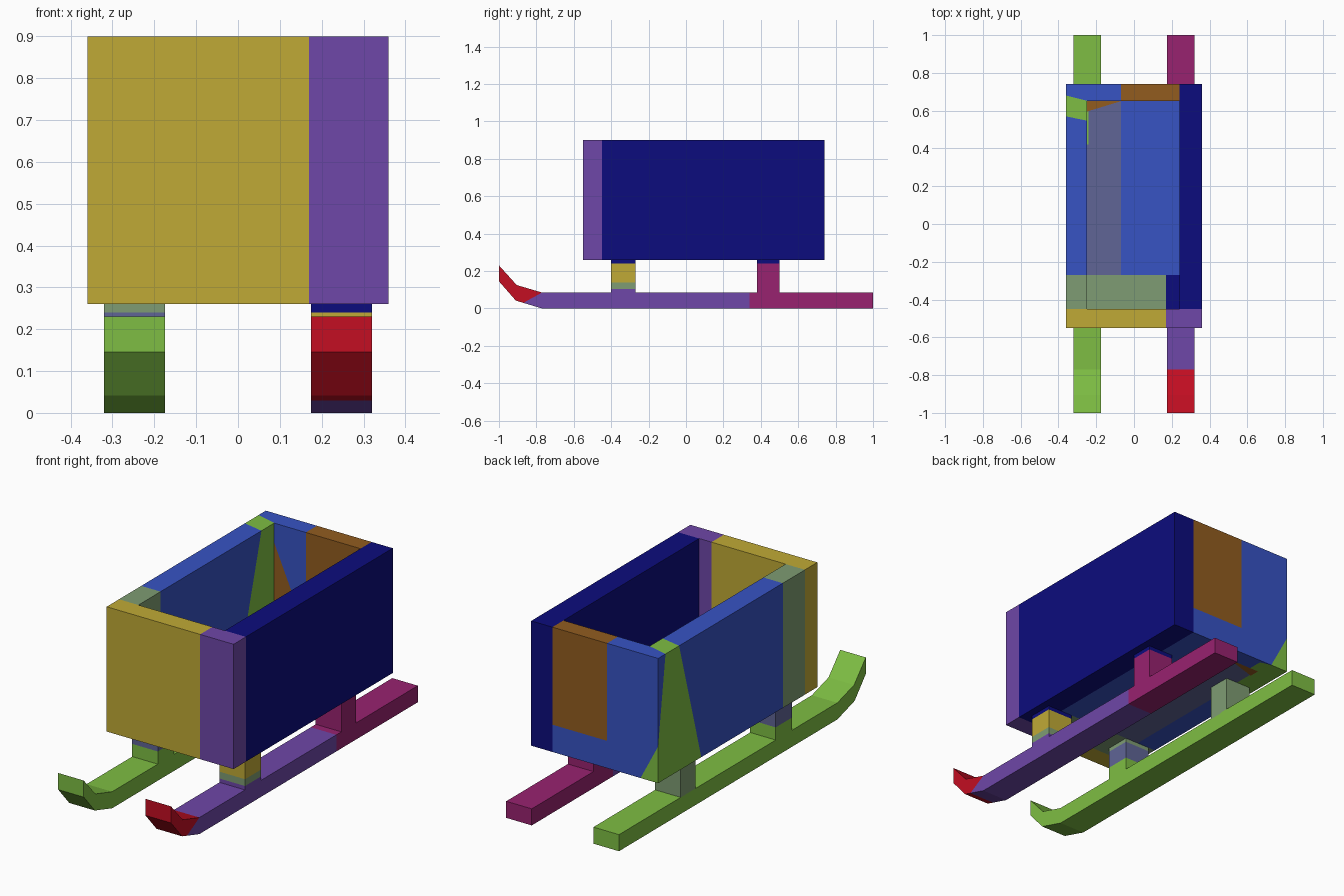
import bpy, bmesh
from mathutils import Vector

if "Cube" in bpy.data.objects:
    bpy.data.objects.remove(bpy.data.objects["Cube"])


def linear(c):
    c /= 255
    return c / 12.92 if c <= 0.04045 else ((c + 0.055) / 1.055) ** 2.4


# One material per flat colour
COLOURS = {
    "yellow": (192, 170, 54), "purple": (110, 71, 168), "navy": (12, 12, 125),
    "blue": (55, 83, 196), "sage": (126, 156, 115), "slate": (96, 101, 150),
    "brown": (146, 92, 31), "green": (126, 190, 67), "red": (195, 14, 34),
    "magenta": (152, 34, 112),
}
NAMES = list(COLOURS)
MATERIALS = []
for name, rgb in COLOURS.items():
    m = bpy.data.materials.new(name)
    m.use_nodes = True
    col = (*[linear(c) for c in rgb], 1)
    m.diffuse_color = col
    bsdf = m.node_tree.nodes["Principled BSDF"]
    bsdf.inputs["Base Color"].default_value = col
    bsdf.inputs["Roughness"].default_value = 0.8
    MATERIALS.append(m)


def finish(name, bm, cuts, rule):
    """Split the mesh along the cut planes, then colour each face by rule."""
    for co, no in cuts:
        bmesh.ops.bisect_plane(bm, geom=bm.verts[:] + bm.edges[:] + bm.faces[:],
                               plane_co=co, plane_no=no, dist=1e-5)
    bmesh.ops.recalc_face_normals(bm, faces=bm.faces[:])
    bm.normal_update()
    me = bpy.data.meshes.new(name)
    for m in MATERIALS:
        me.materials.append(m)
    for f in bm.faces:
        f.material_index = NAMES.index(rule(f.calc_center_median(), f.normal))
    bm.to_mesh(me)
    bm.free()
    ob = bpy.data.objects.new(name, me)
    bpy.context.collection.objects.link(ob)
    return ob


def extrude_x(name, profile, x0, x1, cuts, rule):
    """Extrude a (y, z) outline from x0 to x1."""
    bm = bmesh.new()
    face = bm.faces.new([bm.verts.new((x0, y, z)) for y, z in profile])
    out = bmesh.ops.extrude_face_region(bm, geom=[face])
    verts = [v for v in out["geom"] if isinstance(v, bmesh.types.BMVert)]
    bmesh.ops.translate(bm, verts=verts, vec=(x1 - x0, 0, 0))
    return finish(name, bm, cuts, rule)


def box(name, x, y, z, cuts, rule):
    outline = [(y[0], z[0]), (y[1], z[0]), (y[1], z[1]), (y[0], z[1])]
    return extrude_x(name, outline, x[0], x[1], cuts, rule)


def at_x(v):
    return ((v, 0, 0), (1, 0, 0))


def at_y(v):
    return ((0, v, 0), (0, 1, 0))


def at_z(v):
    return ((0, 0, v), (0, 0, 1))


def side(p, plane):
    return (p - Vector(plane[0])).dot(Vector(plane[1]))


# Box limits
X0, X1, IX0, IX1 = -0.36, 0.36, -0.25, 0.24
Y0, Y1, IY0, IY1 = -0.55, 0.74, -0.45, 0.65
Z0, Z1, FLOOR = 0.26, 0.90, 0.38

# Slanted planes bounding the green corner and the brown inner patch
CORNER_BACK = ((-0.36, 0.68, 0.9), (0.0192, 0.0768, 0.0102))
CORNER_FRONT = ((-0.36, 0.57, 0.9), (0.016, 0.0768, -0.0216))
INNER = ((-0.25, 0.65, 0.80), (0.25, 0, 0.11))
FLOOR_BACK = ((-0.25, 0.595, 0), (-0.055, 0.18, 0))


def in_corner(p):
    return side(p, CORNER_BACK) < 0 and side(p, CORNER_FRONT) > 0


def back_rule(p, n):
    if p.x > IX1:
        return "navy"
    if p.x > -0.07:
        return "brown" if p.z > 0.40 or n.y < -0.5 else "blue"
    if n.y < -0.5:
        return "brown" if side(p, INNER) < 0 else "blue"
    return "green" if in_corner(p) and p.x < -0.2 else "blue"


def left_rule(p, n):
    if in_corner(p):
        return "green"
    return "sage" if p.y < -0.27 else "blue"


def floor_rule(p, n):
    if p.y < -0.27:
        return "sage" if p.x < 0.17 else "navy"
    if p.x > -0.07:
        return "blue"
    if side(p, FLOOR_BACK) > 0:
        return "brown"
    return "green" if p.x < -0.242 and p.y > 0.42 else "slate"


# Open box body
box("front_panel", (X0, X1), (Y0, IY0), (Z0, Z1), [at_x(0.17)],
    lambda p, n: "yellow" if p.x < 0.17 else "purple")
box("back_panel", (X0, X1), (IY1, Y1), (Z0, Z1),
    [at_x(IX1), at_x(-0.07), at_x(-0.2), at_z(0.40), CORNER_BACK, CORNER_FRONT, INNER],
    back_rule)
box("left_panel", (IX1, X1), (IY0, IY1), (Z0, Z1), [], lambda p, n: "navy")
box("right_panel", (X0, IX0), (IY0, IY1), (Z0, Z1),
    [at_y(-0.27), CORNER_BACK, CORNER_FRONT], left_rule)
box("floor", (IX0, IX1), (IY0, IY1), (Z0, FLOOR),
    [at_y(-0.27), at_y(0.42), at_x(0.17), at_x(-0.07), at_x(-0.242), FLOOR_BACK],
    floor_rule)

# Runners with upturned toes
RUNNER = [(-1, 0.145), (-0.91, 0.042), (-0.77, 0), (1, 0), (1, 0.085),
          (-0.77, 0.085), (-0.905, 0.125), (-1, 0.23)]
TOE = ((0, -0.77, 0.085), (0, 0.055, -0.10))


def left_runner_rule(p, n):
    if p.y > 0.34:
        return "magenta"
    return "red" if side(p, TOE) < 0 and p.y < -0.7 else "purple"


XL, XR = (0.175, 0.32), (-0.32, -0.175)
extrude_x("left_runner", RUNNER, *XL, [at_y(0.34), at_y(-0.7), TOE], left_runner_rule)
extrude_x("right_runner", RUNNER, *XR, [], lambda p, n: "green")


# Posts, coloured in bands from the bottom up: (top height, colour)
def post(name, x, y, bands):
    def rule(p, n):
        return next((c for top, c in bands if p.z < top), bands[-1][1])
    box(name, x, y, (0.08, Z0), [at_z(t) for t, _ in bands[:-1]], rule)


FRONT, BACK = (-0.40, -0.27), (0.38, 0.50)
post("left_front_post", XL, FRONT,
     [(0.105, "purple"), (0.14, "sage"), (0.24, "yellow"), (0.3, "navy")])
post("right_front_post", XR, FRONT,
     [(0.15, "green"), (0.24, "slate"), (0.3, "sage")])
post("left_back_post", XL, BACK, [(0.24, "magenta"), (0.3, "navy")])
post("right_back_post", XR, BACK, [(0.3, "sage")])
